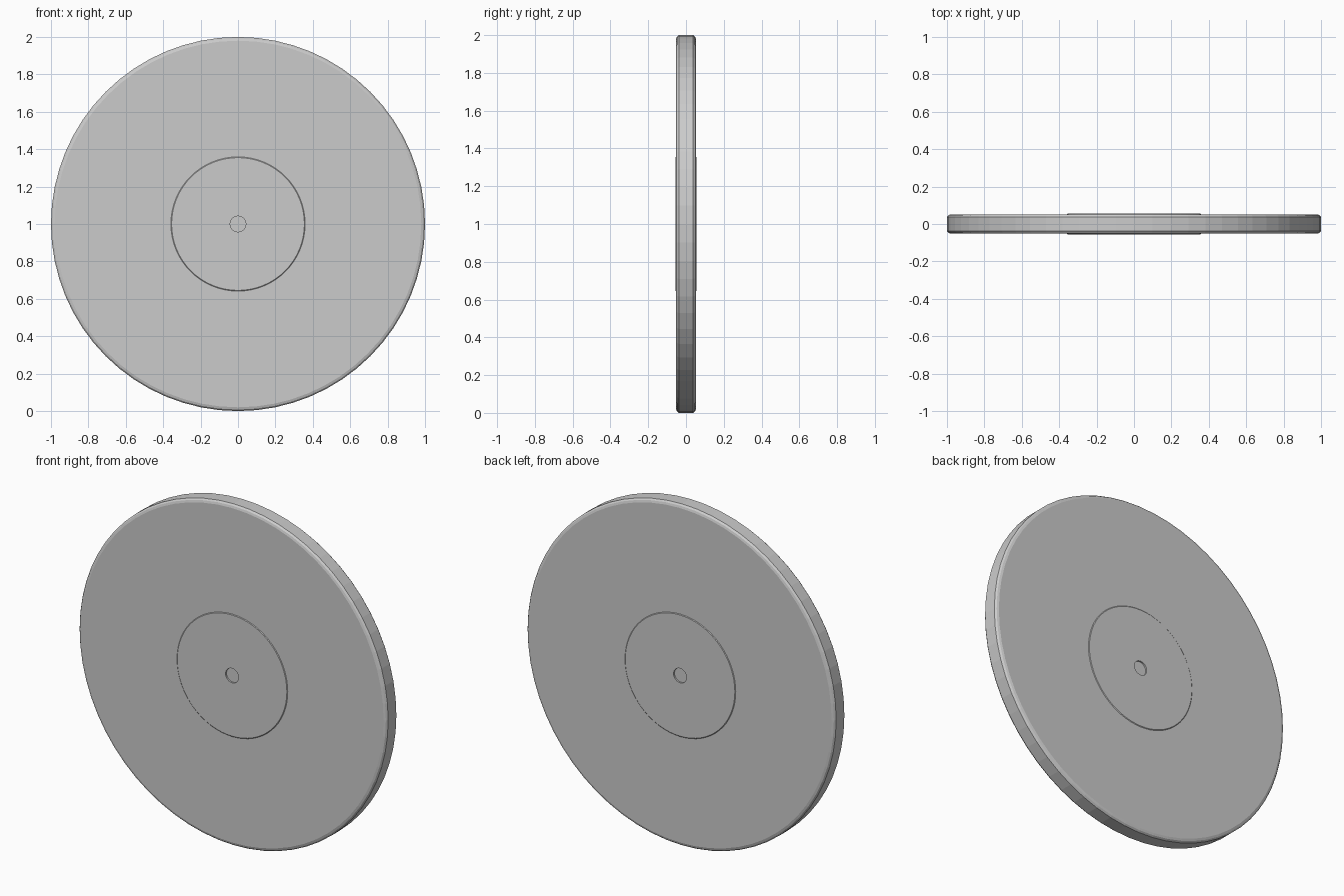
import bpy, bmesh, math

if "Cube" in bpy.data.objects:
    bpy.data.objects.remove(bpy.data.objects["Cube"])

SIDES = 64


def lathe(name, profile, sides=SIDES):
    """Spin an (radius, y) profile around the horizontal y axis at z = 1."""
    bm = bmesh.new()
    rings = []
    for r, y in profile:
        if r == 0:
            rings.append([bm.verts.new((0, y, 1))] * sides)
        else:
            rings.append([bm.verts.new((r * math.sin(2 * math.pi * i / sides), y,
                                        1 + r * math.cos(2 * math.pi * i / sides)))
                          for i in range(sides)])
    for a, b in zip(rings, rings[1:]):
        for i in range(sides):
            j = (i + 1) % sides
            bm.faces.new(list(dict.fromkeys((a[i], a[j], b[j], b[i]))))
    bmesh.ops.recalc_face_normals(bm, faces=bm.faces)
    mesh = bpy.data.meshes.new(name)
    bm.to_mesh(mesh)
    bm.free()
    obj = bpy.data.objects.new(name, mesh)
    bpy.context.collection.objects.link(obj)
    return obj


# Disc with rounded rim, raised centre label and shallow spindle recess
front = [(0, -0.046), (0.042, -0.046), (0.042, -0.055), (0.355, -0.055),
         (0.359, -0.052), (0.98, -0.052), (0.992, -0.048), (1.0, -0.038)]
back = [(r, -y) for r, y in reversed(front)]
lathe("disc", front + back)
